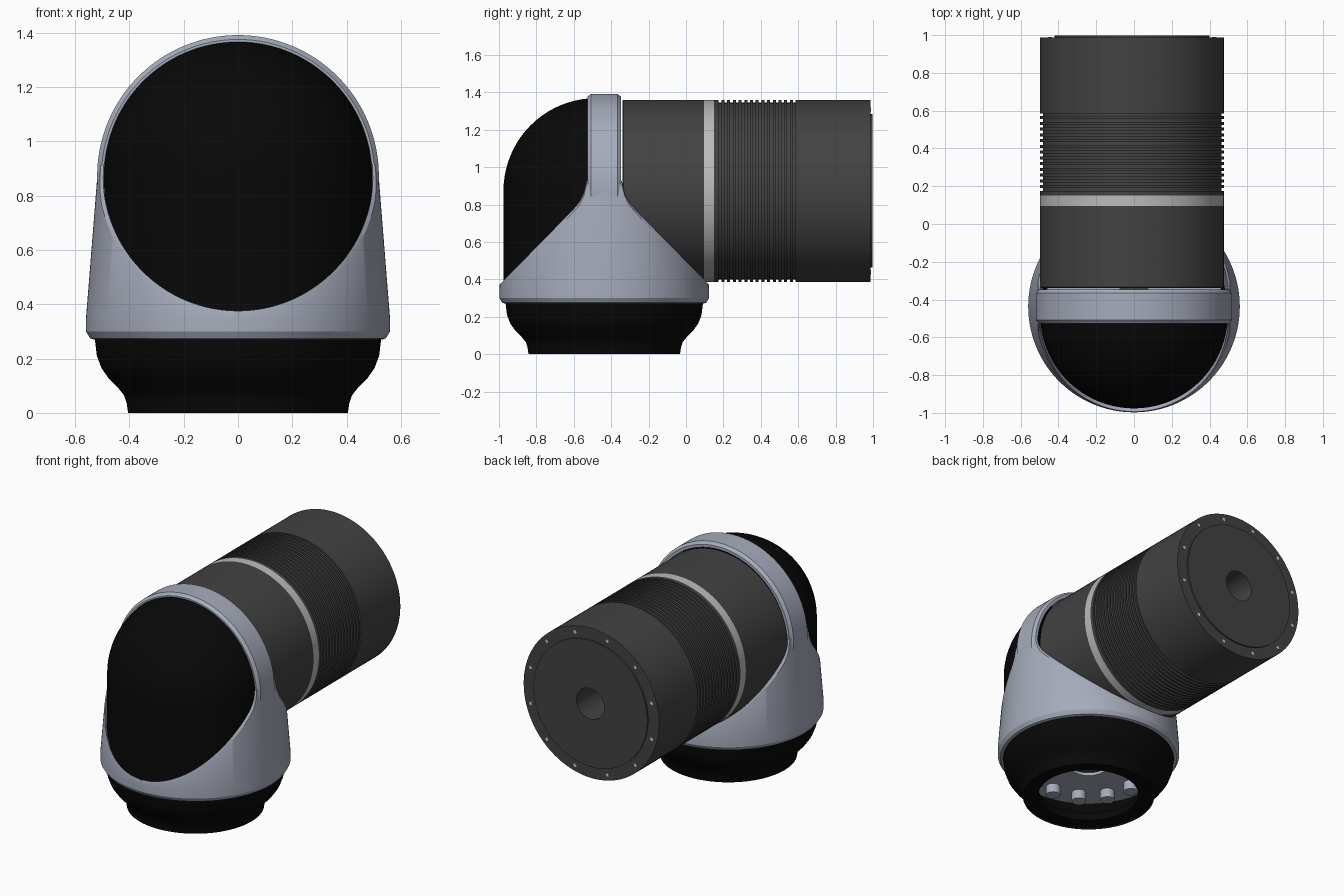
import bpy, bmesh
from math import cos, sin, pi, radians, sqrt

if "Cube" in bpy.data.objects:
    bpy.data.objects.remove(bpy.data.objects["Cube"])

SEG = 96
CY, CZ, CX = -0.437, 0.873, -0.01   # base axis y, barrel axis z, barrel axis x


def material(name, rgb):
    m = bpy.data.materials.new(name)
    m.diffuse_color = (*rgb, 1)
    m.use_nodes = True
    m.node_tree.nodes["Principled BSDF"].inputs["Base Color"].default_value = m.diffuse_color
    return m


BLACK = material("gloss_black", (0.0025, 0.0025, 0.0025))
DARK = material("dark_grey", (0.055, 0.055, 0.055))
BLUE = material("blue_grey", (0.38, 0.41, 0.50))
PALE = material("pale_ring", (0.5, 0.5, 0.5))


def surface(name, rows, mat, closed=False):
    """Skin a list of equal-length point rows and smooth it."""
    bm = bmesh.new()
    rings = [[bm.verts.new(p) for p in row] for row in rows]
    n = len(rows[0])
    for a, b in zip(rings, rings[1:]):
        for j in range(n if closed else n - 1):
            k = (j + 1) % n
            bm.faces.new((a[j], a[k], b[k], b[j]))
    bmesh.ops.remove_doubles(bm, verts=bm.verts, dist=1e-5)
    bmesh.ops.recalc_face_normals(bm, faces=bm.faces)
    me = bpy.data.meshes.new(name)
    bm.to_mesh(me)
    bm.free()
    ob = bpy.data.objects.new(name, me)
    bpy.context.collection.objects.link(ob)
    me.materials.append(mat)
    bpy.ops.object.select_all(action='DESELECT')
    ob.select_set(True)
    bpy.context.view_layer.objects.active = ob
    bpy.ops.object.shade_smooth_by_angle(angle=radians(25))
    return ob


def lathe(name, prof, mat, axis='Z', c=(0, CY), start=0, sweep=2 * pi, closed=False, seg=SEG):
    """Spin (radius, height) points about Z (c = x, y) or Y (c = x, z)."""
    rows = []
    for i in range(seg + 1):
        a = start + sweep * i / seg
        pts = [(c[0] + r * cos(a), c[1] + r * sin(a), h) for r, h in prof]
        rows.append(pts if axis == 'Z' else [(u, h, v) for u, v, h in pts])
    return surface(name, rows, mat, closed)


# Base cup: hollow, flared foot with an inward lip
lathe("base_cup", [(0.31, 0.012), (0.40, 0.012), (0.405, 0), (0.41, 0.035), (0.42, 0.065), (0.44, 0.09),
                   (0.475, 0.125), (0.503, 0.165), (0.52, 0.21), (0.528, 0.275), (0.49, 0.275),
                   (0.46, 0.19), (0.40, 0.12), (0.36, 0.06), (0.31, 0.06)], BLACK, closed=True)

# Mounting plate and pegs seen through the foot
lathe("mounting_plate", [(0.12, 0.22), (0.47, 0.22), (0.47, 0.25), (0.12, 0.25)], BLUE, closed=True)
lathe("plate_centre", [(0, 0.24), (0.13, 0.24)], DARK)
for i in range(12):
    a = 2 * pi * i / 12
    p = (0.34 * cos(a), CY + 0.34 * sin(a))
    lathe(f"mounting_peg_{i}", [(0, 0.16), (0.045, 0.16), (0.045, 0.22), (0, 0.22)], BLUE, c=p, seg=20)

# Elbow collar: tapered wall trimmed to 45 degree shoulders
OUTLINE = [(0.350, 0.60), (0.366, 0.566), (0.775, 0.165), (0.81, 0.135), (0.85, 0.113),
           (0.89, 0.099), (0.94, 0.092)]   # (z, half width in y)
BORE = 0.497
DROP = 0.015                               # depth of the chamfered rim


def wall_radius(z):
    return 0.56 - (z - 0.35) / 0.54 * 0.043


def half_width(z):
    for (z0, w0), (z1, w1) in zip(OUTLINE, OUTLINE[1:]):
        if z <= z1:
            return w0 + (w1 - w0) * (z - z0) / (z1 - z0)
    return OUTLINE[-1][1]


def trim_height(s):
    lo, hi = 0.35, 0.91
    for _ in range(30):
        mid = (lo + hi) / 2
        if wall_radius(mid) * s > half_width(mid + DROP):
            hi = mid
        else:
            lo = mid
    return lo


rows = []
for i in range(241):
    a = 2 * pi * i / 240
    top = trim_height(abs(sin(a)))
    row = [(r * cos(a), CY + r * sin(a), z) for r, z in
           [(0.49, 0.27), (0.53, 0.27), (0.545, 0.275), (0.56, 0.30), (0.56, 0.35), (wall_radius(top), top)]]
    # inner rim point sits on the bore of the barrel, then the wall returns down inside
    zi = top + DROP
    xi = sqrt(max(0, BORE ** 2 - (zi - CZ) ** 2))
    xi = min(xi, abs(row[-1][0])) * (1 if cos(a) >= 0 else -1)
    row.append((xi, row[-1][1], zi))
    row.append((0.49 * cos(a), CY + 0.49 * sin(a), 0.33))
    rows.append(row)
surface("elbow_collar", rows, BLUE, closed=True)

# Upright hoop over the top of the elbow
lathe("elbow_hoop", [(BORE - 0.003, -0.527), (0.503, -0.527), (0.519, -0.508), (0.519, -0.366), (0.503, -0.347),
                     (BORE - 0.012, -0.347)], BLUE, 'Y', (0, CZ), start=-0.06, sweep=pi + 0.12, closed=True)

# Black front cover: half cylinder with a quarter-sphere top
R = 0.496
cover = [(R, 0.36), (R, 0.58)] + [(R * cos(t * pi / 40), CZ + R * sin(t * pi / 40)) for t in range(21)]
lathe("front_cover", cover, BLACK, c=(0, -0.48), start=pi, sweep=pi)

# Horizontal barrel: plain front, pale ring, ribbed grip, rear cap with bore
B = 0.487
AX = (CX, CZ)
lathe("barrel_front", [(0, -0.34), (B - 0.006, -0.34), (B, -0.334), (B, 0.095), (0.4, 0.095)], DARK, 'Y', AX)
lathe("barrel_ring", [(0.4, 0.095), (B, 0.095), (B, 0.15), (0.4, 0.15)], PALE, 'Y', AX)
ribs = [(0.4, 0.15), (B, 0.15), (B, 0.175)]
for i in range(14):
    y = 0.175 + i * 0.0305
    ribs += [(B - 0.014, y), (B - 0.014, y + 0.0145), (B, y + 0.0145), (B, y + 0.0305)]
lathe("barrel_grip", ribs[:-1] + [(B, 0.602), (0.4, 0.602)], DARK, 'Y', AX)
lathe("barrel_rear", [(0.4, 0.602), (B, 0.602), (B, 0.987), (0.40, 0.987)], DARK, 'Y', AX)
lathe("rear_cap", [(0.41, 0.98), (0.41, 0.997), (0.1, 0.997), (0.1, 0.75), (0, 0.75)], DARK, 'Y', AX)

# Screws around the rear rim
SCREW = material("screw_silver", (0.8, 0.8, 0.8))
for i in range(12):
    a = 2 * pi * (i + 0.5) / 12
    p = (CX + 0.45 * cos(a), CZ + 0.45 * sin(a))
    lathe(f"rim_screw_{i}", [(0, 0.99), (0.011, 0.99), (0.011, 0.98)], SCREW, 'Y', p, seg=12)
